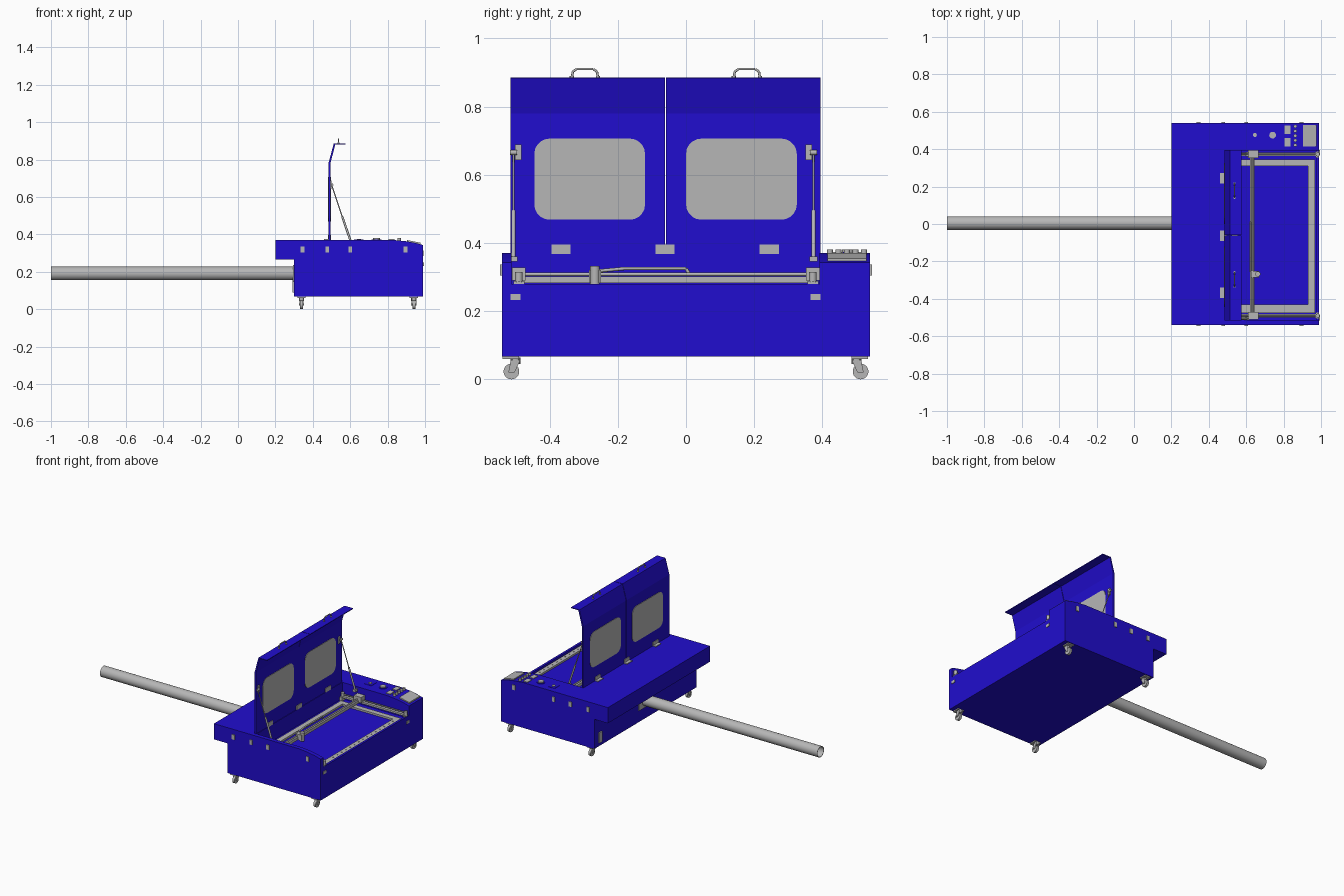
import bpy, bmesh, math
from mathutils import Vector, Matrix

if "Cube" in bpy.data.objects:
    bpy.data.objects.remove(bpy.data.objects["Cube"], do_unlink=True)


def material(name, rgb):
    m = bpy.data.materials.new(name)
    m.use_nodes = True
    m.diffuse_color = (*rgb, 1)
    m.node_tree.nodes["Principled BSDF"].inputs["Base Color"].default_value = (*rgb, 1)
    return m


BLUE = material("cabinet blue", (0.015, 0.004, 0.62))
GREY = material("light grey", (0.47, 0.47, 0.47))


def finish(name, bm, mat, smooth=False):
    bmesh.ops.recalc_face_normals(bm, faces=bm.faces)
    me = bpy.data.meshes.new(name)
    bm.to_mesh(me)
    bm.free()
    me.materials.append(mat)
    ob = bpy.data.objects.new(name, me)
    bpy.context.collection.objects.link(ob)
    if smooth:
        bpy.ops.object.select_all(action='DESELECT')
        ob.select_set(True)
        bpy.context.view_layer.objects.active = ob
        bpy.ops.object.shade_smooth_by_angle(angle=math.radians(35))
    return ob


def extrude(name, points, offset, mat):
    """Closed outline of 3D points pushed along offset."""
    bm = bmesh.new()
    face = bm.faces.new([bm.verts.new(p) for p in points])
    new = bmesh.ops.extrude_face_region(bm, geom=[face])["geom"]
    verts = [g for g in new if isinstance(g, bmesh.types.BMVert)]
    bmesh.ops.translate(bm, verts=verts, vec=offset)
    return finish(name, bm, mat)


def prism(name, outline, y0, y1, mat):
    return extrude(name, [(x, y0, z) for x, z in outline], (0, y1 - y0, 0), mat)


def box(name, x, y, z, mat=GREY):
    return prism(name, [(x[0], z[0]), (x[1], z[0]), (x[1], z[1]), (x[0], z[1])], y[0], y[1], mat)


def rod(name, points, radius, mat=GREY, sides=12):
    """Round bar through a list of points."""
    bm = bmesh.new()
    for a, b in zip(points, points[1:]):
        a, b = Vector(a), Vector(b)
        turn = (b - a).to_track_quat('Z', 'Y').to_matrix().to_4x4()
        bmesh.ops.create_cone(bm, cap_ends=True, segments=sides, radius1=radius, radius2=radius,
                              depth=(b - a).length, matrix=Matrix.Translation((a + b) / 2) @ turn)
    return finish(name, bm, mat, True)


# Cabinet: side profile with rear overhang and rounded front slope
cabinet = prism("cabinet", [(0.3, 0.067), (0.99, 0.067), (0.99, 0.343), (0.95, 0.354), (0.9, 0.363),
                            (0.83, 0.37), (0.2, 0.37), (0.2, 0.265), (0.3, 0.265)], -0.54, 0.54, BLUE)
for name, x1, z0 in (("work_area_cutter", 0.975, 0.26), ("front_opening_cutter", 1.1, 0.28)):
    cutter = box(name, (0.497, x1), (-0.512, 0.392), (z0, 0.5), BLUE)
    cutter.hide_render = True
    cutter.hide_viewport = True
    cutter.display_type = 'WIRE'
    cut = cabinet.modifiers.new(name, 'BOOLEAN')
    cut.operation = 'DIFFERENCE'
    cut.solver = 'EXACT'
    cut.object = cutter

# Bed frame with a row of screws
box("bed_frame_front", (0.93, 0.967), (-0.475, 0.345), (0.255, 0.272))
box("bed_frame_back", (0.52, 0.555), (-0.475, 0.345), (0.255, 0.272))
box("bed_frame_right", (0.555, 0.93), (-0.475, -0.43), (0.255, 0.272))
box("bed_frame_left", (0.555, 0.93), (0.31, 0.345), (0.255, 0.272))
for i in range(17):
    y = -0.44 + i * 0.045
    rod("frame_screw", [(0.95, y, 0.27), (0.95, y, 0.275)], 0.004, sides=8)

# Lid: two bent panels, each with a rounded window and a handle
LID = [(0.484, 0.366), (0.494, 0.366), (0.494, 0.78), (0.52, 0.88), (0.575, 0.88),
       (0.575, 0.885), (0.512, 0.885), (0.484, 0.782)]
for side, y0, y1, w0, h0 in (("right", -0.515, -0.0615, -0.445, -0.335),
                             ("left", -0.0585, 0.395, 0.0, 0.14)):
    prism(side + "_lid_panel", LID, y0, y1, BLUE)
    r, w1, z0, z1 = 0.045, w0 + 0.325, 0.468, 0.706
    corners = [(w1 - r, z1 - r), (w0 + r, z1 - r), (w0 + r, z0 + r), (w1 - r, z0 + r)]
    outline = []
    for q, (cy, cz) in enumerate(corners):
        for k in range(6):
            a = math.radians(q * 90 + k * 18)
            outline.append((0.481, cy + r * math.cos(a), cz + r * math.sin(a)))
    extrude(side + "_window", outline, (0.016, 0, 0), GREY)
    h1 = h0 + 0.077
    rod(side + "_handle", [(0.537, h0, 0.883), (0.537, h0 + 0.003, 0.902), (0.537, h0 + 0.014, 0.91),
                           (0.537, h1 - 0.014, 0.91), (0.537, h1 - 0.003, 0.902), (0.537, h1, 0.883)], 0.0035)
    for y in (h0, h1):
        rod("handle_foot", [(0.537, y, 0.884), (0.537, y, 0.89)], 0.006)

# Hinges
for y in (-0.367, -0.062, 0.244):
    box("hinge_base_leaf", (0.46, 0.484), (y - 0.028, y + 0.028), (0.368, 0.375))
    box("hinge_lid_leaf", (0.48, 0.498), (y - 0.028, y + 0.028), (0.368, 0.396))

# Gas struts holding the lid
for y, inward in ((-0.506, 1), (0.374, -1)):
    top, bottom = Vector((0.5, y, 0.665)), Vector((0.605, y, 0.355))
    rod("strut_rod", [top, bottom], 0.003)
    rod("strut_cylinder", [bottom.lerp(top, 0.45), bottom], 0.006)
    yc = y + inward * 0.014
    box("strut_bracket", (0.494, 0.5), (yc - 0.009, yc + 0.009), (0.643, 0.688))
    rod("strut_top_pin", [(0.503, y - 0.01, 0.665), (0.503, y + 0.01, 0.665)], 0.007)
    box("strut_foot", (0.595, 0.615), (y - 0.012, y + 0.012), (0.345, 0.36))

# Side rails and the travelling beam
for y in (-0.49, 0.372):
    box("side_rail", (0.51, 0.972), (y - 0.009, y + 0.009), (0.282, 0.294))
    rod("side_belt", [(0.51, y, 0.304), (0.985, y, 0.304)], 0.004)
    for x in (0.515, 0.982):
        rod("belt_pulley", [(x, y, 0.285), (x, y, 0.315)], 0.011, sides=16)
        box("pulley_bracket", (x - 0.012, x + 0.006), (y - 0.016, y + 0.016), (0.262, 0.288))
    box("beam_carriage", (0.61, 0.665), (y - 0.02, y + 0.02), (0.29, 0.328))
box("beam", (0.62, 0.645), (-0.5, 0.38), (0.283, 0.302))
rod("beam_rail", [(0.634, -0.5, 0.308), (0.634, 0.38, 0.308)], 0.005)
box("head_carriage", (0.625, 0.668), (-0.285, -0.25), (0.282, 0.32))
rod("cutting_head", [(0.662, -0.267, 0.275), (0.662, -0.267, 0.332)], 0.014, sides=16)
rod("cable_chain", [(0.622, -0.255, 0.318), (0.622, -0.18, 0.325), (0.622, 0.0, 0.325),
                    (0.622, 0.01, 0.308)], 0.005)

# Control panel on the left end
extrude("control_screen", [(0.903, 0.415, 0.361), (0.977, 0.415, 0.346),
                           (0.977, 0.53, 0.346), (0.903, 0.53, 0.361)], (0, 0, 0.009), GREY)
for y in (0.437, 0.504):
    box("switch_plate", (0.804, 0.836), (y - 0.023, y + 0.023), (0.365, 0.374))
for i in range(5):
    y = 0.422 + i * 0.025
    rod("small_button", [(0.862, y, 0.36), (0.862, y, 0.381)], 0.009, sides=16)
rod("stop_button_ring", [(0.741, 0.475, 0.367), (0.741, 0.475, 0.373)], 0.026, BLUE, 24)
rod("stop_button", [(0.741, 0.475, 0.37), (0.741, 0.475, 0.38)], 0.018, sides=24)
box("key_plate", (0.62, 0.672), (0.45, 0.502), (0.368, 0.372), BLUE)
rod("key_switch", [(0.646, 0.476, 0.37), (0.646, 0.476, 0.376)], 0.011, sides=16)

# Latch plates on both ends and on the front
for s in (-1, 1):
    for x in (0.345, 0.477, 0.6, 0.895):
        ends = sorted((s * 0.535, s * 0.545))
        box("end_latch", (x - 0.01, x + 0.01), ends, (0.304, 0.336))
for y in (-0.5, 0.38):
    box("front_latch", (0.985, 0.994), (y - 0.015, y + 0.015), (0.232, 0.25))

# Rear sockets and exhaust duct
box("duct_flange", (0.294, 0.302), (-0.045, 0.075), (0.145, 0.235))
box("power_socket", (0.292, 0.302), (0.465, 0.495), (0.09, 0.16))
bm = bmesh.new()
rings = []
for x, r in ((0.3, 0.036), (-1.0, 0.036), (-1.0, 0.033), (0.295, 0.033)):
    rings.append([bm.verts.new((x, 0.005 + r * math.cos(k * math.pi / 16), 0.191 + r * math.sin(k * math.pi / 16)))
                  for k in range(32)])
for a, b in zip(rings, rings[1:] + rings[:1]):
    for k in range(32):
        n = (k + 1) % 32
        bm.faces.new((a[k], a[n], b[n], b[k]))
finish("exhaust_duct", bm, GREY, True)

# Casters
for x in (0.34, 0.94):
    for s in (-1, 1):
        y = s * 0.512
        box("caster_plate", (x - 0.022, x + 0.022), (y - 0.026, y + 0.022), (0.06, 0.068))
        rod("caster_swivel", [(x, s * 0.5, 0.045), (x, s * 0.5, 0.064)], 0.014, sides=16)
        rod("caster_wheel", [(x - 0.008, y, 0.023), (x + 0.008, y, 0.023)], 0.023, sides=24)
        rod("caster_axle", [(x - 0.014, y, 0.025), (x + 0.014, y, 0.025)], 0.005)
        for d in (-0.012, 0.012):
            extrude("caster_fork", [(x + d - 0.0015, y - 0.009, 0.02), (x + d - 0.0015, y + 0.009, 0.02),
                                    (x + d - 0.0015, s * 0.5 + 0.014, 0.056),
                                    (x + d - 0.0015, s * 0.5 - 0.014, 0.056)], (0.003, 0, 0), GREY)
